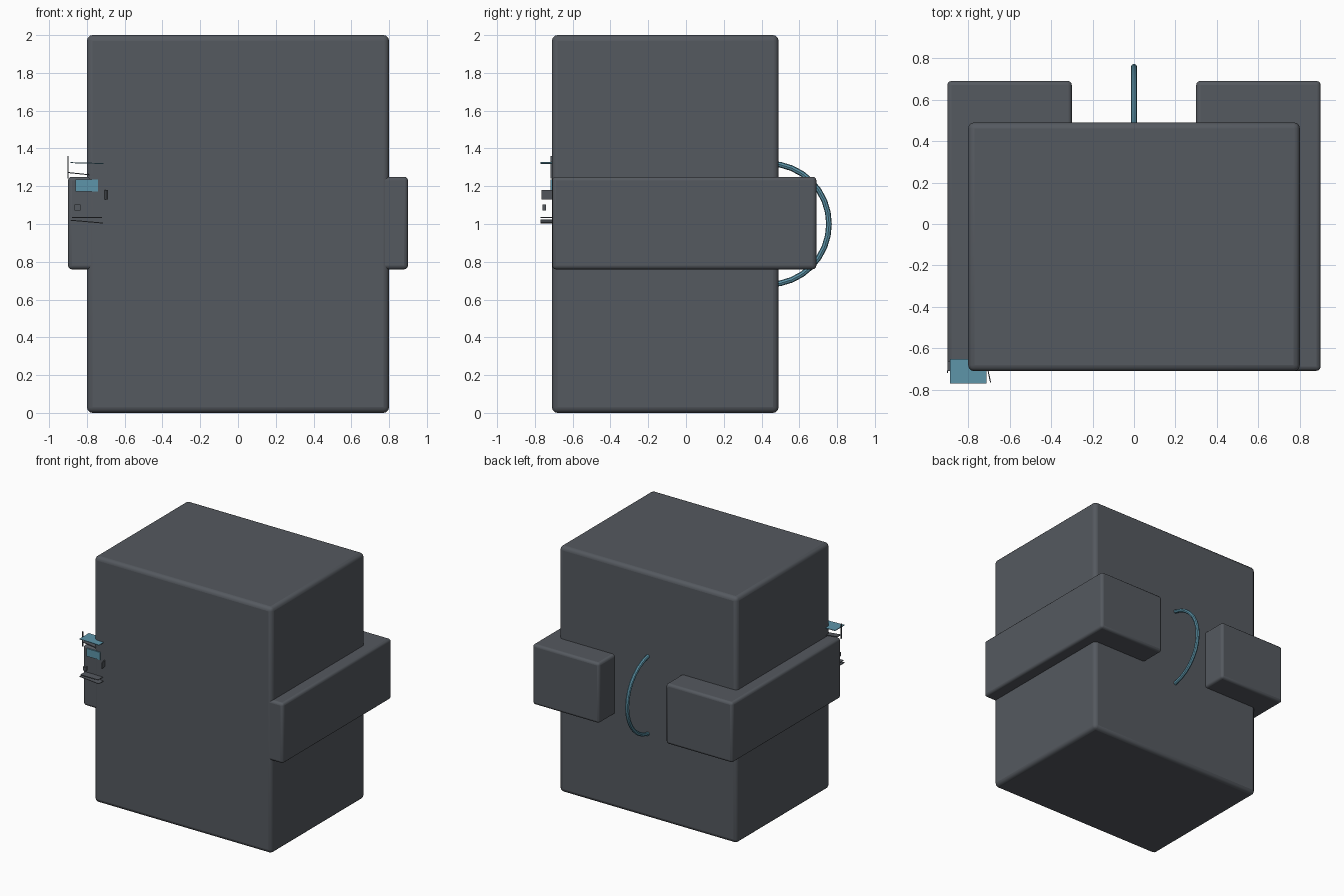
import bpy
from math import radians

if "Cube" in bpy.data.objects:
    bpy.data.objects.remove(bpy.data.objects["Cube"])


def material(name, rgb):
    m = bpy.data.materials.new(name)
    m.diffuse_color = (*rgb, 1)
    m.use_nodes = True
    m.node_tree.nodes["Principled BSDF"].inputs["Base Color"].default_value = m.diffuse_color
    return m


dark = material("dark_slate", (0.09, 0.10, 0.115))
blue = material("blue", (0.11, 0.30, 0.40))


def box(name, lo, hi, mat, bevel=0.0, rot=(0, 0, 0)):
    """Box between two corners, optionally rounded and tilted (degrees)."""
    centre = [(a + b) / 2 for a, b in zip(lo, hi)]
    bpy.ops.mesh.primitive_cube_add(size=1, location=centre)
    o = bpy.context.object
    o.name = name
    o.scale = [b - a for a, b in zip(lo, hi)]
    bpy.ops.object.transform_apply(location=False, rotation=False, scale=True)
    o.rotation_euler = [radians(r) for r in rot]
    o.data.materials.append(mat)
    if bevel:
        b = o.modifiers.new("rounded_edges", 'BEVEL')
        b.width = bevel
        b.segments = 3
        bpy.ops.object.shade_smooth_by_angle(angle=radians(40))
    return o


# Main body
box("body", (-0.8, -0.71, 0), (0.8, 0.49, 2), dark, 0.03)

# Side blocks wrapping the flanks and rear corners
for side, s in (("left", -1), ("right", 1)):
    x0, x1 = sorted((s * 0.3, s * 0.9))
    box(side + "_side_block", (x0, -0.708, 0.76), (x1, 0.69, 1.25), dark, 0.02)

# Rear ring handle, half sunk into the body
bpy.ops.mesh.primitive_torus_add(
    major_radius=0.32, minor_radius=0.015, major_segments=32, minor_segments=8,
    location=(0, 0.437, 1.0), rotation=(0, radians(90), 0))
handle = bpy.context.object
handle.name = "rear_handle"
handle.data.materials.append(blue)
bpy.ops.object.shade_smooth_by_angle(angle=radians(40))

# Small control station at the front left corner
box("canopy", (-0.888, -0.77, 1.320), (-0.712, -0.65, 1.325), blue, rot=(0, 1.5, 0))
box("canopy_post", (-0.903, -0.718, 1.24), (-0.897, -0.706, 1.36), dark)
box("upper_shelf", (-0.90, -0.71, 1.261), (-0.73, -0.66, 1.266), dark, rot=(0, 6, 0))
box("screen", (-0.86, -0.717, 1.172), (-0.74, -0.706, 1.235), blue)
box("side_panel", (-0.701, -0.765, 1.13), (-0.696, -0.70, 1.18), dark, rot=(0, 0, 12))
box("knob", (-0.865, -0.76, 1.072), (-0.835, -0.74, 1.102), dark)
box("desk", (-0.88, -0.77, 1.033), (-0.72, -0.66, 1.038), dark)
box("lower_tray", (-0.888, -0.77, 1.010), (-0.715, -0.66, 1.015), dark, rot=(0, 5, 0))
